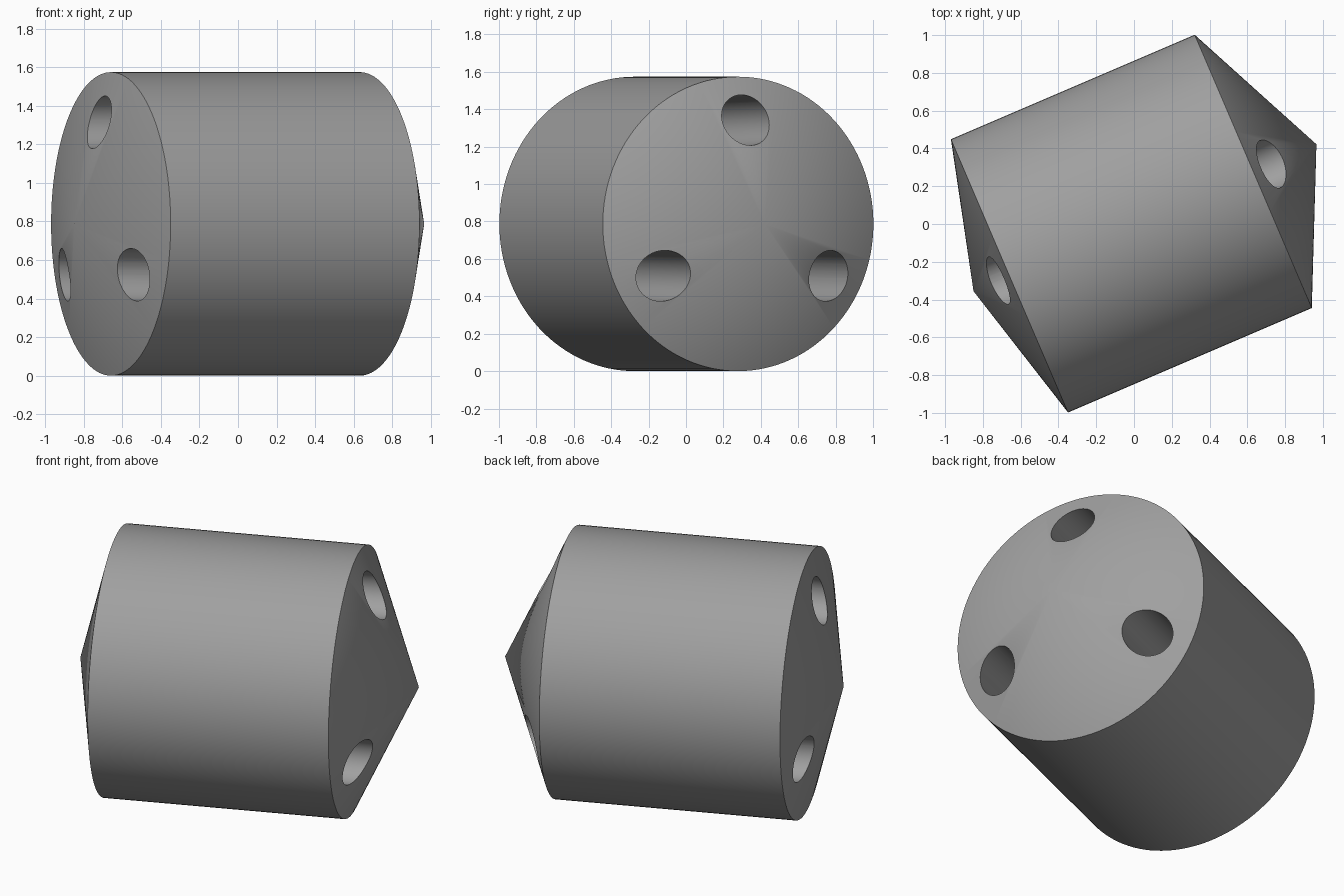
import bpy, bmesh, math
from mathutils import Matrix, Vector

if "Cube" in bpy.data.objects:
    bpy.data.objects.remove(bpy.data.objects["Cube"])

RADIUS, HALF = 0.787, 0.702          # barrel radius and half length
TIP_R, TIP_L = 0.364, 0.207          # cone heights at the two ends
HOLE_R = 0.136
SEGS = 128

grey = bpy.data.materials.new("plain_grey")
grey.diffuse_color = (0.35, 0.35, 0.35, 1)
grey.use_nodes = True
grey.node_tree.nodes["Principled BSDF"].inputs["Base Color"].default_value = grey.diffuse_color


def make_object(name, bm):
    bmesh.ops.recalc_face_normals(bm, faces=bm.faces)
    mesh = bpy.data.meshes.new(name)
    bm.to_mesh(mesh)
    bm.free()
    mesh.materials.append(grey)
    ob = bpy.data.objects.new(name, mesh)
    bpy.context.collection.objects.link(ob)
    return ob


# Barrel with a cone on each end, spun around local x
bm = bmesh.new()
profile = [(-HALF - TIP_L, 0), (-HALF, RADIUS), (HALF, RADIUS), (HALF + TIP_R, 0)]
verts = [bm.verts.new((x, 0, r)) for x, r in profile]
edges = [bm.edges.new(pair) for pair in zip(verts, verts[1:])]
bmesh.ops.spin(bm, geom=verts + edges, cent=(0, 0, 0), axis=(1, 0, 0),
               angle=math.tau, steps=SEGS, use_duplicate=False)
bmesh.ops.remove_doubles(bm, verts=bm.verts, dist=1e-4)
body = make_object("pointed_barrel", bm)

# Three long holes running from end to end, spreading slightly
bm = bmesh.new()
for i in range(3):
    a = math.radians(90 + 120 * i)
    out = Vector((0, math.cos(a), math.sin(a)))
    start = out * 0.527 + Vector((-0.77, 0, 0))
    end = out * 0.555 + Vector((0.81, 0, 0))
    axis = end - start
    turn = axis.to_track_quat('Z', 'Y').to_matrix().to_4x4()
    bmesh.ops.create_cone(bm, cap_ends=True, segments=64, radius1=HOLE_R,
                          radius2=HOLE_R, depth=2.6,
                          matrix=Matrix.Translation((start + end) / 2) @ turn)
cutter = make_object("hole_cutter", bm)
cutter.hide_render = True

cut = body.modifiers.new("holes", 'BOOLEAN')
cut.operation = 'DIFFERENCE'
cut.solver = 'EXACT'
cut.object = cutter
bpy.context.view_layer.objects.active = body
body.select_set(True)
cutter.select_set(False)
bpy.ops.object.modifier_apply(modifier=cut.name)
bpy.data.objects.remove(cutter)

# Smooth the curved walls, then lay the barrel at its angle
bpy.ops.object.shade_smooth_by_angle(angle=math.radians(30))
body.location = (-0.014, 0.002, RADIUS)
body.rotation_euler = (0, 0, math.radians(23.2))
